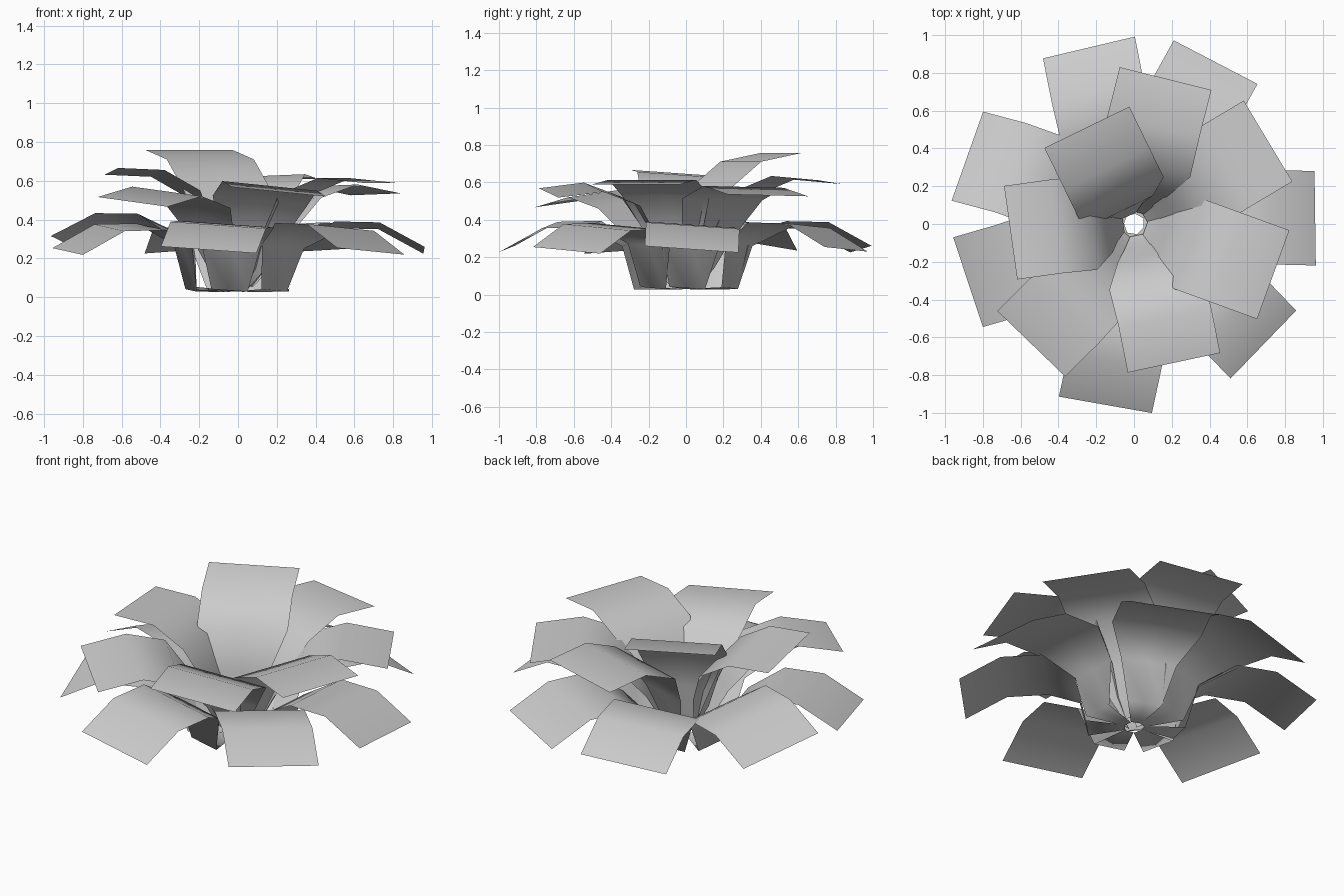
import bpy, bmesh, math
from mathutils import Matrix, Vector

if "Cube" in bpy.data.objects:
    bpy.data.objects.remove(bpy.data.objects["Cube"])

leaf_grey = bpy.data.materials.new("leaf_grey")
leaf_grey.diffuse_color = (0.6, 0.6, 0.6, 1)
leaf_grey.use_nodes = True
leaf_grey.node_tree.nodes["Principled BSDF"].inputs["Base Color"].default_value = leaf_grey.diffuse_color

# Bent blade from fold to tip: distance out, height, half width
BLADE = [(0.49, 0.34, 0.25), (0.72, 0.335, 0.25), (0.95, 0.21, 0.25)]
# Tapered roots below the blade
OUTER_ROOT = [(0.05, 0.0, 0.03), (0.26, 0.005, 0.095), (0.31, 0.235, 0.155)]
INNER_ROOT = [(0.07, 0.0, 0.04), (0.16, 0.06, 0.09), (0.28, 0.19, 0.155)]


def leaf(name, root, angle, pitch, roll, scale=1.0):
    """One leaf card, rolled on its axis, pitched up and turned about the plant centre."""
    p, a = math.radians(pitch), math.radians(angle)
    bm = bmesh.new()
    rows = []
    for r, z, w in root + BLADE:
        rr = (r * math.cos(p) - z * math.sin(p)) * scale
        zz = (z * math.cos(p) + r * math.sin(p)) * scale + 0.03
        row = []
        for s in (-w, 0, w):
            # roll raises one side and shifts the leaf sideways with height
            local = Vector((rr, -s + zz * roll, zz + roll * s))
            row.append(bm.verts.new(Matrix.Rotation(a, 3, 'Z') @ local))
        rows.append(row)
    for lo, hi in zip(rows, rows[1:]):
        for i in range(2):
            f = bm.faces.new((lo[i], lo[i + 1], hi[i + 1], hi[i]))
            f.smooth = True
    bm.normal_update()
    # upper side of every leaf faces up
    if sum(f.normal.z for f in bm.faces) < 0:
        bmesh.ops.reverse_faces(bm, faces=bm.faces[:])
    me = bpy.data.meshes.new(name)
    bm.to_mesh(me)
    bm.free()
    me.materials.append(leaf_grey)
    ob = bpy.data.objects.new(name, me)
    bpy.context.collection.objects.link(ob)


# Lower ring of drooping leaves: angle, pitch, roll, scale
OUTER = [(103.3, 0, 0.07, 1.015), (62.5, 0, 0.05, 1.01), (0.8, 0, 0.07, 1.01),
         (-44, 0, 0.07, 0.985), (-100, 0, 0.07, 1.02),
         (198.3, 0, 0.07, 0.98), (160.5, 2, -0.16, 1.01)]
# Upper ring of raised leaves
INNER = [(76, 23.5, 0.04, 1.0), (31, 18.5, 0.02, 1.0), (-20, 23, 0.0, 0.99),
         (-78, 21.5, 0.1, 0.945), (-134, 16.5, 0.1, 0.98),
         (188, 31, -0.07, 0.925), (116, 39.5, 0.0, 0.95)]

for ring, root, leaves in (("outer", OUTER_ROOT, OUTER), ("inner", INNER_ROOT, INNER)):
    for i, args in enumerate(leaves):
        leaf(f"{ring}_leaf_{i + 1}", root, *args)
